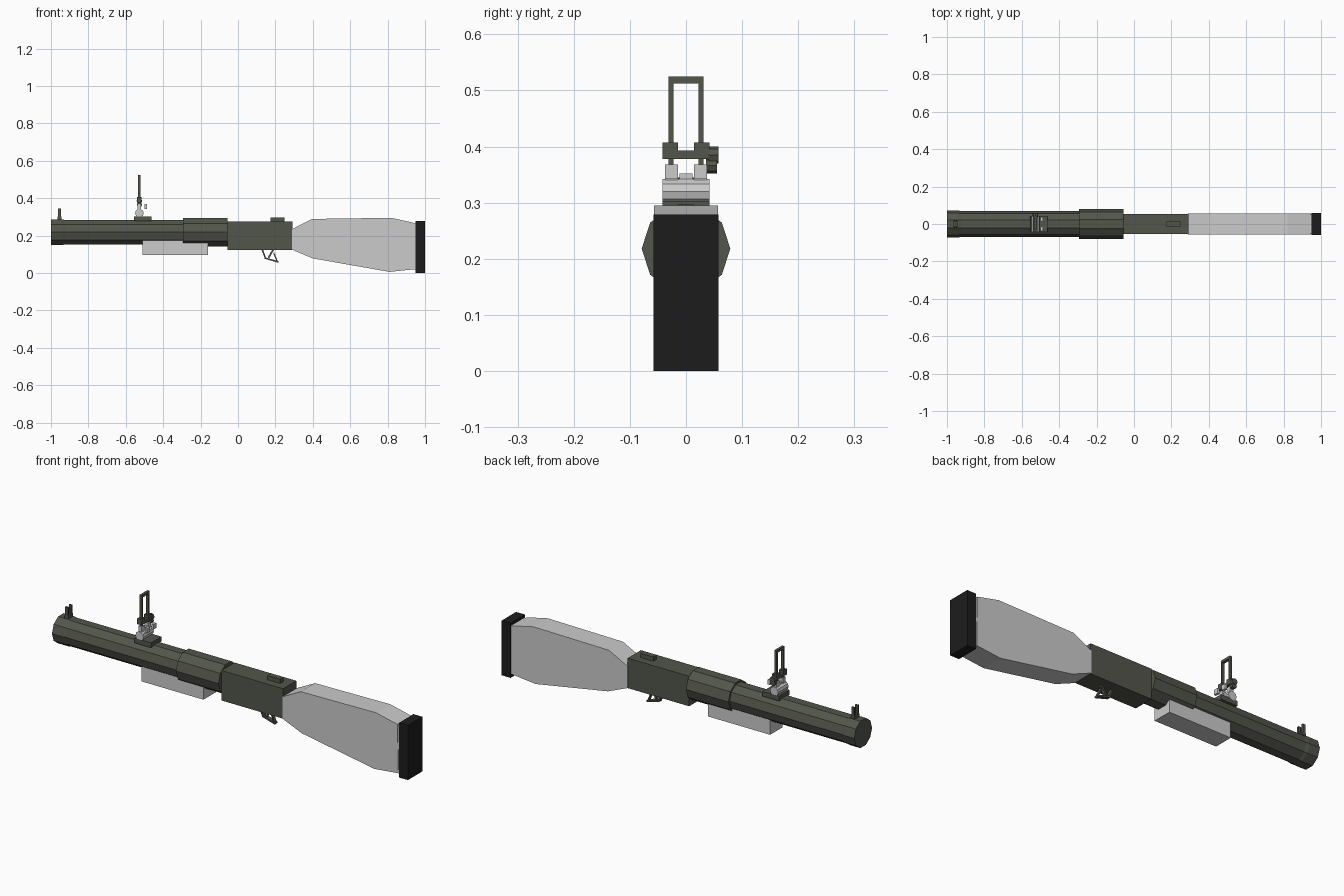
import bpy, bmesh, math
from mathutils import Vector

if "Cube" in bpy.data.objects:
    bpy.data.objects.remove(bpy.data.objects["Cube"])


def material(name, rgb):
    m = bpy.data.materials.new(name)
    m.diffuse_color = (*rgb, 1)
    m.use_nodes = True
    m.node_tree.nodes["Principled BSDF"].inputs["Base Color"].default_value = m.diffuse_color
    return m


OLIVE = material("olive_metal", (0.085, 0.092, 0.07))
RUBBER = material("black_rubber", (0.012, 0.012, 0.012))


def finish(name, bm, mat):
    bmesh.ops.recalc_face_normals(bm, faces=bm.faces)
    me = bpy.data.meshes.new(name)
    bm.to_mesh(me)
    bm.free()
    ob = bpy.data.objects.new(name, me)
    bpy.context.collection.objects.link(ob)
    if mat:
        me.materials.append(mat)
    return ob


def box(name, x, y, z, mat=None):
    """Box from (min, max) ranges."""
    bm = bmesh.new()
    bmesh.ops.create_cube(bm, size=1)
    for v in bm.verts:
        v.co = [(r[0] + r[1]) / 2 + c * (r[1] - r[0]) for r, c in zip((x, y, z), v.co)]
    return finish(name, bm, mat)


def prism(name, pts, y0, y1, mat=None):
    """Side profile (x, z) extruded along y."""
    bm = bmesh.new()
    f = bm.faces.new([bm.verts.new((x, y0, z)) for x, z in pts])
    ext = bmesh.ops.extrude_face_region(bm, geom=[f])["geom"]
    bmesh.ops.translate(bm, vec=(0, y1 - y0, 0),
                        verts=[e for e in ext if isinstance(e, bmesh.types.BMVert)])
    return finish(name, bm, mat)


def tube(name, rings, cz, mat, n=10):
    """Faceted tube along x through (x, radius) rings."""
    bm = bmesh.new()
    loops = [[bm.verts.new((x, r * math.cos(2 * math.pi * i / n),
                            cz + r * math.sin(2 * math.pi * i / n))) for i in range(n)]
             for x, r in rings]
    for a, b in zip(loops, loops[1:]):
        for i in range(n):
            bm.faces.new((a[i], a[(i + 1) % n], b[(i + 1) % n], b[i]))
    bm.faces.new(loops[0])
    bm.faces.new(loops[-1])
    return finish(name, bm, mat)


def drum(name, x, z, r, y0, y1, mat=None, n=10):
    pts = [(x + r * math.cos(2 * math.pi * i / n), z + r * math.sin(2 * math.pi * i / n))
           for i in range(n)]
    return prism(name, pts, y0, y1, mat)


def bar(name, a, b, t, w, mat):
    """Thin flat strip between two (x, z) points."""
    a, b = Vector(a), Vector(b)
    d = (b - a).normalized() * t / 2
    s = Vector((-d.y, d.x))
    return prism(name, [a - d + s, b + d + s, b + d - s, a - d - s], -w, w, mat)


# Barrel, muzzle ring and breech sleeve
tube("barrel", [(-0.93, 0.069), (-0.2, 0.069)], 0.218, OLIVE)
tube("muzzle_ring", [(-1.0, 0.072), (-0.94, 0.072), (-0.925, 0.069)], 0.218, OLIVE)
tube("breech_sleeve", [(-0.295, 0.079), (-0.055, 0.079)], 0.218, OLIVE)

# Receiver, top catch and fore grip
box("receiver", (-0.055, 0.292), (-0.053, 0.053), (0.122, 0.275), OLIVE)
box("top_catch", (0.175, 0.248), (-0.014, 0.014), (0.27, 0.297), OLIVE)
box("fore_grip", (-0.51, -0.16), (-0.05, 0.05), (0.097, 0.18))

# Shoulder stock and butt pad
prism("stock", [(0.29, 0.235), (0.395, 0.289), (0.82, 0.295), (0.94, 0.268),
                (0.945, 0.02), (0.81, 0.006), (0.40, 0.078), (0.29, 0.124)], -0.057, 0.057)
box("pad_spacer", (0.935, 0.952), (-0.054, 0.054), (0.018, 0.265))
box("butt_pad", (0.95, 1.0), (-0.058, 0.058), (0.0, 0.279), RUBBER)

# Trigger and guard
guard = [(0.13, 0.124), (0.147, 0.079), (0.212, 0.06)]
for i, (a, b) in enumerate(zip(guard, guard[1:])):
    bar(f"trigger_guard_{i + 1}", a, b, 0.008, 0.011, OLIVE)
bar("trigger_upper", (0.188, 0.124), (0.165, 0.085), 0.009, 0.007, OLIVE)
bar("guard_rear", (0.192, 0.105), (0.21, 0.062), 0.006, 0.009, OLIVE)

# Front sight
box("front_sight_base", (-0.966, -0.945), (-0.019, 0.019), (0.28, 0.302), OLIVE)
for side, s in (("left", -1), ("right", 1)):
    ys = sorted((s * 0.011, s * 0.019))
    box(f"front_sight_ear_{side}", (-0.963, -0.947), ys, (0.30, 0.345), OLIVE)
box("front_sight_post", (-0.958, -0.952), (-0.003, 0.003), (0.30, 0.335), OLIVE)

# Rear sight base and hinge drum
box("rear_sight_base", (-0.555, -0.462), (-0.042, 0.042), (0.278, 0.303), OLIVE)
drum("hinge_drum", -0.527, 0.32, 0.023, -0.042, 0.042)
box("hinge_tab", (-0.534, -0.52), (-0.012, 0.012), (0.33, 0.352))

# Ladder sight frame with mirrored posts, notch blocks and slider horns
for side, s in (("left", -1), ("right", 1)):
    def span(a, b):
        return sorted((s * a, s * b))
    box(f"ladder_post_{side}", (-0.534, -0.521), span(0.022, 0.031), (0.335, 0.525), OLIVE)
    box(f"hinge_block_{side}", (-0.537, -0.518), span(0.014, 0.037), (0.335, 0.368))
    box(f"notch_block_{side}", (-0.499, -0.487), span(0.014, 0.037), (0.343, 0.368))
    box(f"slider_horn_{side}", (-0.54, -0.515), span(0.014, 0.042), (0.378, 0.407), OLIVE)
box("ladder_top", (-0.534, -0.521), (-0.031, 0.031), (0.512, 0.525), OLIVE)
box("slider_bar", (-0.54, -0.515), (-0.014, 0.014), (0.378, 0.393), OLIVE)

# Slider adjustment knobs
drum("slider_knob", -0.527, 0.385, 0.015, 0.04, 0.058, OLIVE, 8)
drum("slider_lock", -0.527, 0.366, 0.014, 0.036, 0.055, OLIVE, 8)
